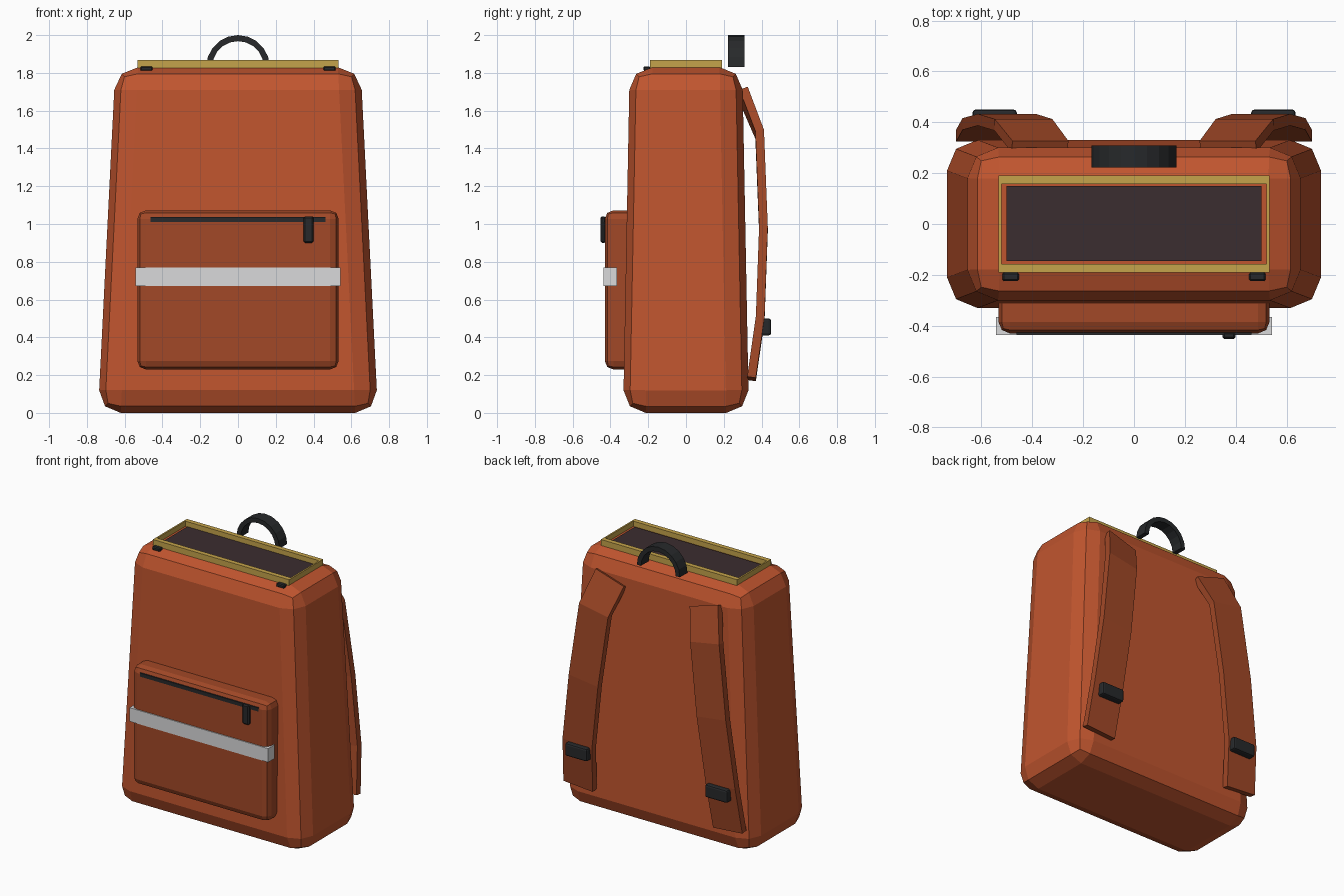
import bpy, bmesh, math
from mathutils import Vector

if "Cube" in bpy.data.objects:
    bpy.data.objects.remove(bpy.data.objects["Cube"])


def material(name, rgb):
    m = bpy.data.materials.new(name)
    m.diffuse_color = (*rgb, 1)
    m.use_nodes = True
    m.node_tree.nodes["Principled BSDF"].inputs["Base Color"].default_value = m.diffuse_color
    return m


RUST = material("rust_canvas", (0.53, 0.091, 0.028))
BROWN = material("brown_canvas", (0.36, 0.065, 0.020))
GOLD = material("brass", (0.56, 0.37, 0.07))
BLACK = material("black_plastic", (0.020, 0.022, 0.024))
SILVER = material("reflective_grey", (0.70, 0.70, 0.71))
LINING = material("dark_lining", (0.044, 0.026, 0.029))


def finish(bm, name, mat):
    bmesh.ops.recalc_face_normals(bm, faces=bm.faces)
    mesh = bpy.data.meshes.new(name)
    bm.to_mesh(mesh)
    bm.free()
    mesh.materials.append(mat)
    ob = bpy.data.objects.new(name, mesh)
    bpy.context.collection.objects.link(ob)
    return ob


def box(name, mat, x, y, z, bevel=0, segments=2, top=(1, 1)):
    """Box from (min, max) ranges, with optional top taper and rounded edges."""
    bm = bmesh.new()
    bmesh.ops.create_cube(bm, size=1)
    for v in bm.verts:
        tx, ty = top if v.co.z > 0 else (1, 1)
        v.co = Vector(((x[0] + x[1]) / 2 + v.co.x * (x[1] - x[0]) * tx,
                       (y[0] + y[1]) / 2 + v.co.y * (y[1] - y[0]) * ty,
                       (z[0] + z[1]) / 2 + v.co.z * (z[1] - z[0])))
    if bevel:
        bmesh.ops.bevel(bm, geom=list(bm.edges), offset=bevel, segments=segments,
                        profile=0.5, affect='EDGES')
    return finish(bm, name, mat)


def sweep(name, mat, frames):
    """Rectangular band through frames of (centre, half width, half thickness)."""
    bm = bmesh.new()
    rings = [[bm.verts.new(c + w * a + t * b) for a, b in ((1, 1), (-1, 1), (-1, -1), (1, -1))]
             for c, w, t in frames]
    for r, s in zip(rings, rings[1:]):
        for i in range(4):
            j = (i + 1) % 4
            bm.faces.new((r[i], r[j], s[j], s[i]))
    bm.faces.new(rings[0])
    bm.faces.new(rings[-1])
    return finish(bm, name, mat)


# Main bag
box("bag_body", RUST, (-0.741, 0.741), (-0.333, 0.333), (0, 1.83), 0.12, 2, (0.876, 0.895))

# Brass frame around the opening, with dark lining inside
bm = bmesh.new()
loops = []
for hx, hy in ((0.533, 0.19), (0.522, 0.157)):
    for z in (1.82, 1.867):
        loops.append([bm.verts.new((sx * hx, sy * hy, z))
                      for sx, sy in ((-1, -1), (1, -1), (1, 1), (-1, 1))])
for a, b in ((0, 1), (1, 3), (3, 2), (2, 0)):
    for i in range(4):
        j = (i + 1) % 4
        bm.faces.new((loops[a][i], loops[a][j], loops[b][j], loops[b][i]))
finish(bm, "opening_frame", GOLD)
box("opening_lining", LINING, (-0.502, 0.502), (-0.145, 0.15), (1.828, 1.836))

# Front pocket with reflective band and zip
box("front_pocket", BROWN, (-0.533, 0.533), (-0.43, -0.27), (0.23, 1.072), 0.045)
box("reflective_band", SILVER, (-0.542, 0.542), (-0.437, -0.366), (0.673, 0.77))
box("pocket_zip", BLACK, (-0.463, 0.463), (-0.435, -0.415), (1.01, 1.036))
box("zip_pull", BLACK, (0.348, 0.40), (-0.453, -0.425), (0.90, 1.04), 0.008, 1)

# Carry handle
arc = []
for i in range(11):
    a = math.pi * i / 10
    d = Vector((math.cos(a), 0, math.sin(a)))
    arc.append((Vector((0, 0.266, 1.832)) + d * 0.152, Vector((0, 0.043, 0)), d * 0.016))
sweep("carry_handle", BLACK, arc)

# Mirrored shoulder straps, buckles and top clips
PATH = [(0.37, 0.305, 1.685), (0.435, 0.39, 1.475), (0.50, 0.41, 0.97),
        (0.56, 0.393, 0.50), (0.585, 0.347, 0.18)]
for side, s in (("left", -1), ("right", 1)):
    pts = [Vector((x * s, y, z)) for x, y, z in PATH]
    frames = []
    for i, p in enumerate(pts):
        t = (pts[min(i + 1, len(pts) - 1)] - pts[max(i - 1, 0)]).normalized()
        w = t.cross(Vector((0, 1, 0))).normalized()
        frames.append((p, w * 0.115, w.cross(t) * 0.023))
    sweep(side + "_shoulder_strap", BROWN, frames)
    cx = s * 0.548
    box(side + "_strap_buckle", BLACK, (cx - 0.087, cx + 0.087), (0.385, 0.45),
        (0.41, 0.50), 0.012, 2)
    cx = s * 0.485
    box(side + "_top_clip", BLACK, (cx - 0.032, cx + 0.032), (-0.225, -0.19),
        (1.81, 1.835), 0.006, 1)
